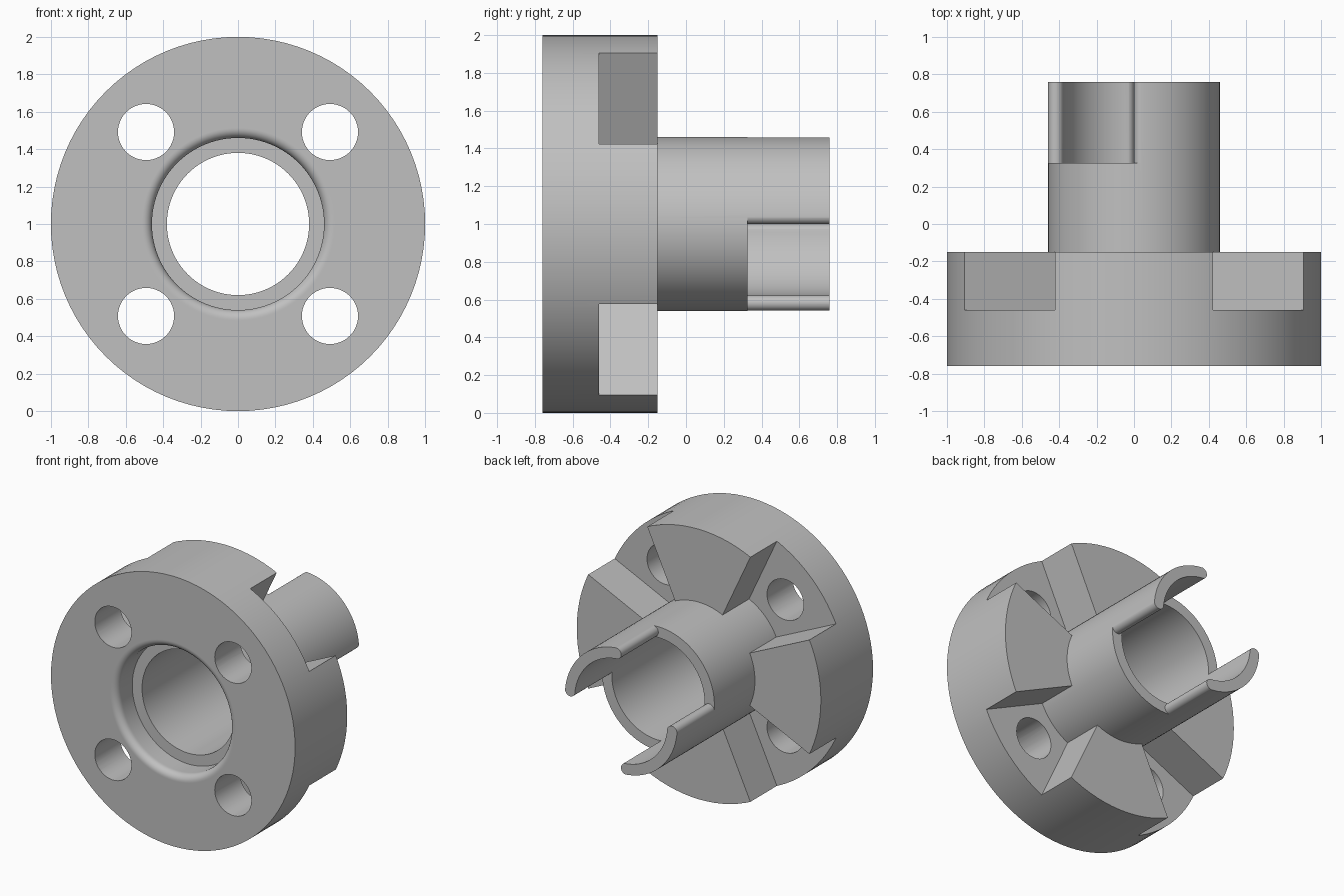
import bpy, bmesh
from math import sin, cos, pi, radians

cube = bpy.data.objects.get("Cube")
if cube:
    bpy.data.objects.remove(cube, do_unlink=True)

CENTRE = 1.0      # height of the main axis, which runs along y
SEGMENTS = 96

grey = bpy.data.materials.new("plain grey")
grey.use_nodes = True
grey.diffuse_color = (0.53, 0.53, 0.53, 1)
grey.node_tree.nodes["Principled BSDF"].inputs["Base Color"].default_value = grey.diffuse_color


def make_object(name, bm):
    bmesh.ops.recalc_face_normals(bm, faces=bm.faces[:])
    mesh = bpy.data.meshes.new(name)
    bm.to_mesh(mesh)
    bm.free()
    mesh.materials.append(grey)
    obj = bpy.data.objects.new(name, mesh)
    bpy.context.collection.objects.link(obj)
    return obj


def lathe(name, profile):
    """Turn a closed (radius, y) profile around the main axis."""
    bm = bmesh.new()
    rings = []
    for i in range(SEGMENTS):
        a = 2 * pi * i / SEGMENTS
        rings.append([bm.verts.new((r * cos(a), y, CENTRE + r * sin(a))) for r, y in profile])
    n = len(profile)
    for i, ring in enumerate(rings):
        following = rings[(i + 1) % SEGMENTS]
        for j in range(n):
            k = (j + 1) % n
            bm.faces.new((ring[j], ring[k], following[k], following[j]))
    return make_object(name, bm)


def prism(name, outline, y0, y1):
    """Extrude an (x, z) outline, given relative to the axis, along y."""
    bm = bmesh.new()
    face = bm.faces.new([bm.verts.new((x, y0, CENTRE + z)) for x, z in outline])
    ext = bmesh.ops.extrude_face_region(bm, geom=[face])
    bmesh.ops.translate(bm, vec=(0, y1 - y0, 0),
                        verts=[v for v in ext["geom"] if isinstance(v, bmesh.types.BMVert)])
    return make_object(name, bm)


def arc(cx, cz, r, start, end, steps):
    angles = [radians(start + (end - start) * i / steps) for i in range(steps + 1)]
    return [(cx + r * cos(a), cz + r * sin(a)) for a in angles]


def cut(obj, cutters):
    """Subtract the cutters, keep the result and drop the cutters."""
    for c in cutters:
        c.hide_render = True
        mod = obj.modifiers.new(c.name, "BOOLEAN")
        mod.operation = "DIFFERENCE"
        mod.solver = "EXACT"
        mod.object = c
    graph = bpy.context.evaluated_depsgraph_get()
    mesh = bpy.data.meshes.new_from_object(obj.evaluated_get(graph))
    obj.modifiers.clear()
    obj.data = mesh
    mesh.name = obj.name
    for c in cutters:
        bpy.data.objects.remove(c, do_unlink=True)


# Flange: thick disc with a rounded mouth
lip = arc(0.51, -0.71, 0.05, 180, 270, 8)
flange = lathe("flange", [(0.42, -0.56), (0.46, -0.56), (0.46, -0.70)] + lip
               + [(0.515, -0.76), (1, -0.76), (1, -0.15), (0.42, -0.15)])

# Four open pockets in the back, each with a bolt hole
cutters = []
for quarter in range(4):
    mid = 45 + 90 * quarter
    pocket = arc(0, 0, 0.2, mid - 20, mid + 20, 1) + arc(0, 0, 1.3, mid + 20, mid - 20, 4)
    cutters.append(prism("pocket_cutter", pocket, -0.46, 0))
    a = radians(mid)
    hole = arc(0.695 * cos(a), 0.695 * sin(a), 0.15, 0, 360, 48)[:-1]
    cutters.append(prism("hole_cutter", hole, -0.9, -0.3))
cut(flange, cutters)

# Sleeve: tube whose back end is cut to two opposite quarter claws
sleeve = lathe("sleeve", [(0.38, -0.58), (0.46, -0.58), (0.46, 0.76), (0.38, 0.76)])
tip = arc(0.418, 0.04, 0.041, 185.45, 365.45, 12)     # rounded claw edge
opposite_tip = [(-z, -x) for x, z in reversed(tip)]
gap = tip + [(0.7, 0.05), (0.7, -0.7), (-0.05, -0.7)] + opposite_tip
cut(sleeve, [prism("gap_cutter", [(s * x, s * z) for x, z in gap], 0.325, 0.9) for s in (1, -1)])

# Smooth round walls, crisp edges
bpy.ops.object.select_all(action="DESELECT")
for obj in (flange, sleeve):
    obj.data.materials.clear()
    obj.data.materials.append(grey)
    for p in obj.data.polygons:
        p.material_index = 0
    obj.select_set(True)
    bpy.context.view_layer.objects.active = obj
bpy.ops.object.shade_smooth_by_angle(angle=radians(30))
